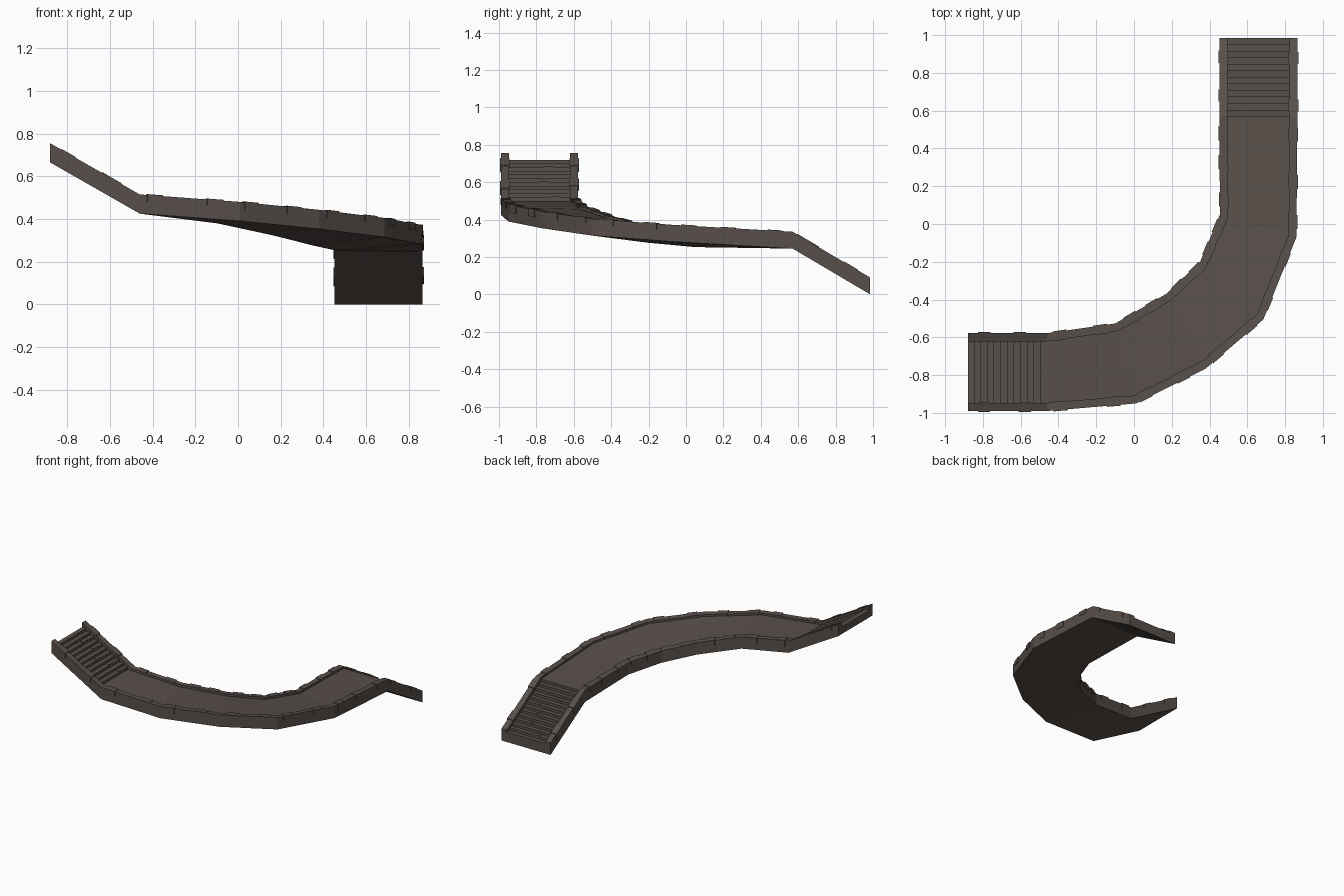
import bpy, bmesh, random
from mathutils import Vector

if "Cube" in bpy.data.objects:
    bpy.data.objects.remove(bpy.data.objects["Cube"])

random.seed(4)
stone = bpy.data.materials.new("brown_grey_stone")
stone.diffuse_color = (0.098, 0.078, 0.068, 1)
stone.use_nodes = True
stone.node_tree.nodes["Principled BSDF"].inputs["Base Color"].default_value = stone.diffuse_color

# Path stations: inner edge (x, y, top z), outer edge (x, y, top z)
ST = [
    ((-0.88, -0.578, 0.755), (-0.88, -0.99, 0.755)),
    ((-0.46, -0.578, 0.515), (-0.46, -0.99, 0.515)),
    ((-0.10, -0.527, 0.470), (0.01, -0.95, 0.480)),
    ((0.17, -0.370, 0.412), (0.38, -0.765, 0.443)),
    ((0.35, -0.200, 0.366), (0.685, -0.505, 0.405)),
    ((0.455, 0.050, 0.343), (0.86, -0.07, 0.372)),
    ((0.452, 0.570, 0.335), (0.865, 0.570, 0.335)),
    ((0.452, 0.985, 0.090), (0.865, 0.985, 0.090)),
]
ST = [(Vector(a), Vector(b)) for a, b in ST]
H = 0.09        # height of the side walls
RAIL = 0.043    # width of the side walls
DIP = 0.015     # floor below the wall tops
UP = Vector((0, 0, 1))


def finish(name, bm):
    bmesh.ops.recalc_face_normals(bm, faces=bm.faces)
    me = bpy.data.meshes.new(name)
    bm.to_mesh(me)
    bm.free()
    me.materials.append(stone)
    ob = bpy.data.objects.new(name, me)
    bpy.context.collection.objects.link(ob)
    return ob


def loft(bm, sections):
    rings = [[bm.verts.new(p) for p in s] for s in sections]
    n = len(rings[0])
    for r, q in zip(rings, rings[1:]):
        for k in range(n):
            bm.faces.new((r[k], r[(k + 1) % n], q[(k + 1) % n], q[k]))
    bm.faces.new(rings[0])
    bm.faces.new(rings[-1])


def across(a, b, d):
    return a + (b - a).normalized() * d


def trough(a, b, dip):
    """U-shaped cross-section between inner edge a and outer edge b."""
    ai, bi = across(a, b, RAIL), across(b, a, RAIL)
    return [a - UP * H, b - UP * H, b, bi, bi - UP * dip, ai - UP * dip, ai, a]


# Curved walkway
bm = bmesh.new()
loft(bm, [trough(a, b, DIP) for a, b in ST[1:7]])
finish("curved_walkway", bm)


# Stair flights: sloping trough with a stepped filling
def flight(name, i, steps=12):
    (a0, b0), (a1, b1) = ST[i], ST[i + 1]
    bm = bmesh.new()
    loft(bm, [trough(a0, b0, 0.06), trough(a1, b1, 0.06)])
    finish(name + "_walls", bm)
    prof = []
    for k in range(steps):
        lo = a0.lerp(a1, (k + 1) / steps).z - DIP
        for t in (k / steps, (k + 1) / steps):
            prof.append((t, lo))
    prof += [(1, a1.z - H + 0.004), (0, a0.z - H + 0.004)]
    bm = bmesh.new()
    sides = []
    for u in (RAIL - 0.003, (b0 - a0).length - RAIL + 0.003):
        s = []
        for t, z in prof:
            p = across(a0.lerp(a1, t), b0.lerp(b1, t), u)
            p.z = z
            s.append(p)
        sides.append(s)
    loft(bm, sides)
    finish(name + "_steps", bm)
    # worn raised patches on some treads
    bm = bmesh.new()
    for k in range(2, steps, 2):
        u0 = random.uniform(0.08, 0.28)
        sec = []
        for t in ((k + 0.35) / steps, (k + 1) / steps):
            row = []
            for u, dz in ((u0, 0), (u0 + 0.05, 0), (u0 + 0.05, 0.003), (u0, 0.003)):
                p = across(a0.lerp(a1, t), b0.lerp(b1, t), u)
                p.z = a0.lerp(a1, (k + 1) / steps).z - DIP + dz
                row.append(p)
            sec.append(row)
        loft(bm, sec)
    finish(name + "_tread_patches", bm)


flight("upper_stairs", 0)
flight("lower_stairs", 6)

# Uneven stone blocks standing slightly proud of the side walls
for side, name in ((0, "inner_wall_stones"), (1, "outer_wall_stones")):
    bm = bmesh.new()
    for i in range(7):
        p0, p1 = ST[i][side], ST[i + 1][side]
        n = 2 if (p1 - p0).length < 0.5 else 3
        for k in range(n):
            t0 = (k + random.uniform(0.1, 0.4)) / n
            t1 = min(t0 + 0.075 / (p1 - p0).length, 0.98)
            depth = random.uniform(0.025, 0.05)
            sec = []
            for t in (t0, t1):
                e = p0.lerp(p1, t)
                o = ST[i][1 - side].lerp(ST[i + 1][1 - side], t)
                out, inn = across(e, o, -0.005), across(e, o, RAIL + 0.003)
                sec.append([out + UP * 0.004, inn + UP * 0.004,
                            inn - UP * 0.012, out - UP * depth])
            loft(bm, sec)
    finish(name, bm)
